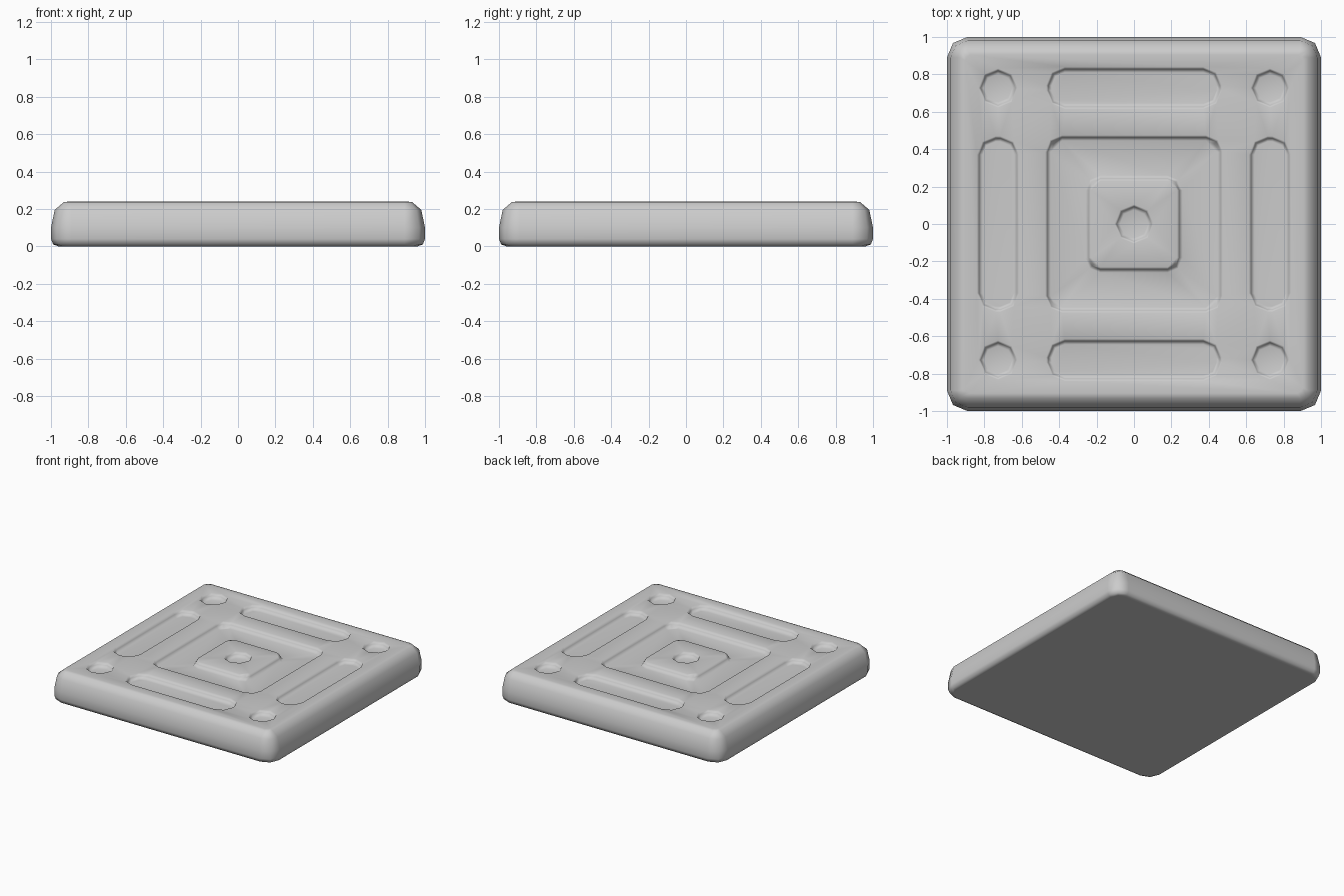
import bpy, bmesh, math
from mathutils import Vector
from mathutils.geometry import delaunay_2d_cdt

if "Cube" in bpy.data.objects:
    bpy.data.objects.remove(bpy.data.objects["Cube"])

TOP = 0.24
bm = bmesh.new()


def ring(hx, hy, r, z, cx=0, cy=0, seg=2):
    """Rounded rectangle loop of vertices; a plain octagon when r equals hx and hy."""
    verts = []
    is_round = r > min(hx, hy) - 0.001
    for k, (sx, sy) in enumerate([(1, 1), (-1, 1), (-1, -1), (1, -1)]):
        for i in range(seg if is_round else seg + 1):
            a = math.pi / 2 * (k + i / seg)
            verts.append(bm.verts.new((cx + sx * (hx - r) + r * math.cos(a),
                                       cy + sy * (hy - r) + r * math.sin(a), z)))
    return verts


def loft(rings):
    for a, b in zip(rings, rings[1:]):
        for i in range(len(a)):
            j = (i + 1) % len(a)
            bm.faces.new((a[i], a[j], b[j], b[i]))


def steps(hx, hy, r, profile, cx=0, cy=0):
    rings = [ring(hx - d, hy - d, max(r - d, 0.03), z, cx, cy) for d, z in profile]
    loft(rings)
    return rings


def fill(*loops):
    """Flat triangulated face; the first loop is the outline, the rest are convex holes."""
    verts, edges, owner = [], [], []
    for k, l in enumerate(loops):
        n = len(verts)
        edges += [(n + i, n + (i + 1) % len(l)) for i in range(len(l))]
        verts += l
        owner += [k] * len(l)
    res = delaunay_2d_cdt([Vector(v.co.xy) for v in verts], edges, [], 0, 1e-5)
    for f in res[2]:
        ids = [res[3][i][0] for i in f]
        owners = {owner[i] for i in ids}
        if len(owners) > 1 or owners == {0}:   # skip triangles lying inside a hole
            bm.faces.new([verts[i] for i in ids])


FLOOR = TOP - 0.045
DIP = [(0, TOP), (0.012, TOP - 0.02), (0.03, FLOOR)]


def pocket(hx, hy, r, cx=0, cy=0):
    rings = steps(hx, hy, r, DIP, cx, cy)
    bm.faces.new(rings[-1])
    return rings[0]


# slab sides and underside
side = steps(1, 1, 0.11, [(0.04, 0), (0.012, 0.01), (0, 0.04), (0, 0.1),
                          (0.02, 0.195), (0.068, 0.236), (0.095, TOP)])
bm.faces.new(side[0])

# border slots and corner dimples
holes = []
for s in (-1, 1):
    holes.append(pocket(0.47, 0.113, 0.1, 0, s * 0.727))
    holes.append(pocket(0.113, 0.47, 0.1, s * 0.727, 0))
    for t in (-1, 1):
        holes.append(pocket(0.105, 0.105, 0.105, s * 0.727, t * 0.727))

# central square well with a raised block and dimple
well = steps(0.475, 0.475, 0.09, DIP)
block = steps(0.26, 0.26, 0.08, [(0, FLOOR), (0.018, TOP - 0.02), (0.03, TOP)])
fill(well[-1], block[0])
fill(block[-1], pocket(0.105, 0.105, 0.105))
fill(side[-1], well[0], *holes)

bmesh.ops.recalc_face_normals(bm, faces=bm.faces)
for f in bm.faces:
    f.smooth = True
mesh = bpy.data.meshes.new("floor_tile")
bm.to_mesh(mesh)
bm.free()
tile = bpy.data.objects.new("floor_tile", mesh)
bpy.context.collection.objects.link(tile)

# keep the flat areas evenly shaded
wn = tile.modifiers.new("weighted_normals", 'WEIGHTED_NORMAL')
wn.keep_sharp = True
